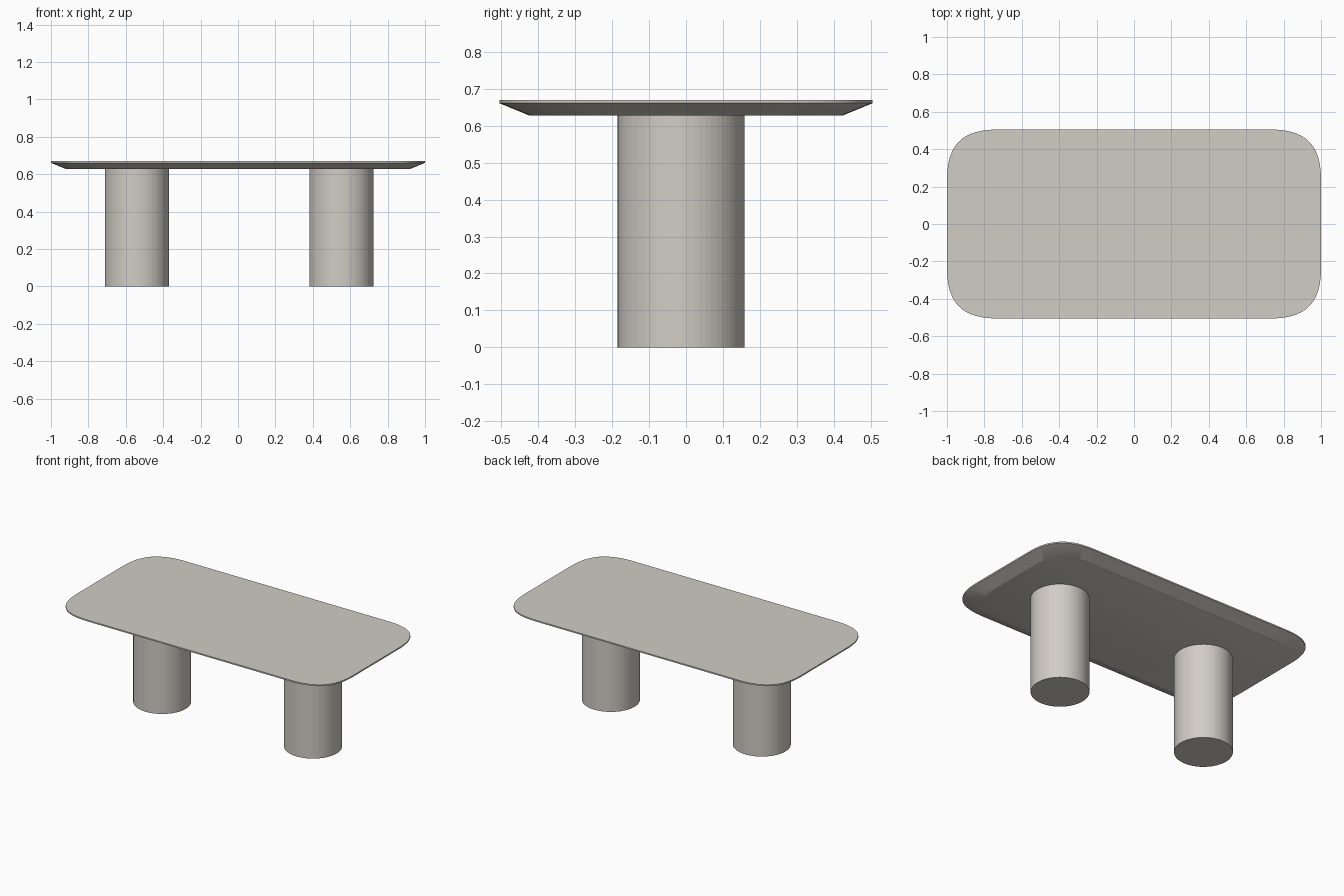
import bpy, bmesh, math

if "Cube" in bpy.data.objects:
    bpy.data.objects.remove(bpy.data.objects["Cube"])

stone = bpy.data.materials.new("warm grey stone")
stone.diffuse_color = (0.64, 0.61, 0.56, 1)
stone.use_nodes = True
stone.node_tree.nodes["Principled BSDF"].inputs["Base Color"].default_value = stone.diffuse_color


def finish(name, bm):
    bmesh.ops.recalc_face_normals(bm, faces=bm.faces)
    mesh = bpy.data.meshes.new(name)
    bm.to_mesh(mesh)
    bm.free()
    mesh.materials.append(stone)
    obj = bpy.data.objects.new(name, mesh)
    bpy.context.collection.objects.link(obj)
    return obj


def outline(hx, hy, reach, k=0.7, steps=20):
    """Rectangle outline with soft bezier corners, counter-clockwise."""
    quarter = []
    for i in range(steps + 1):
        t = i / steps
        b = [(1 - t) ** 3, 3 * t * (1 - t) ** 2, 3 * t * t * (1 - t), t ** 3]
        near = reach * (1 - k)
        x = hx - (b[2] * near + b[3] * reach)
        y = hy - (b[0] * reach + b[1] * near)
        quarter.append((x, y))
    back = quarter[::-1]
    return (quarter + [(-x, y) for x, y in back]
            + [(-x, -y) for x, y in quarter] + [(x, -y) for x, y in back])


# Tabletop: thin vertical lip above a wide under-bevel
bm = bmesh.new()
rings = []
for inset, z in ((0.08, 0.628), (0.0, 0.661), (0.0, 0.67)):
    pts = outline(1 - inset, 0.505 - inset, 0.27 - inset * 0.4)
    rings.append([bm.verts.new((x, y, z)) for x, y in pts])
for low, high in zip(rings, rings[1:]):
    n = len(low)
    for i in range(n):
        j = (i + 1) % n
        bm.faces.new((low[i], low[j], high[j], high[i]))
bm.faces.new(rings[0][::-1])
bm.faces.new(rings[-1])
top = finish("tabletop", bm)
bpy.context.view_layer.objects.active = top
top.select_set(True)
bpy.ops.object.shade_smooth_by_angle(angle=math.radians(20))

# Two faceted column legs
for name, x in (("left_leg", -0.54), ("right_leg", 0.553)):
    bm = bmesh.new()
    bmesh.ops.create_cone(bm, cap_ends=True, segments=64, radius1=0.172,
                          radius2=0.172, depth=0.63)
    bmesh.ops.translate(bm, verts=bm.verts, vec=(x, -0.013, 0.315))
    finish(name, bm)
